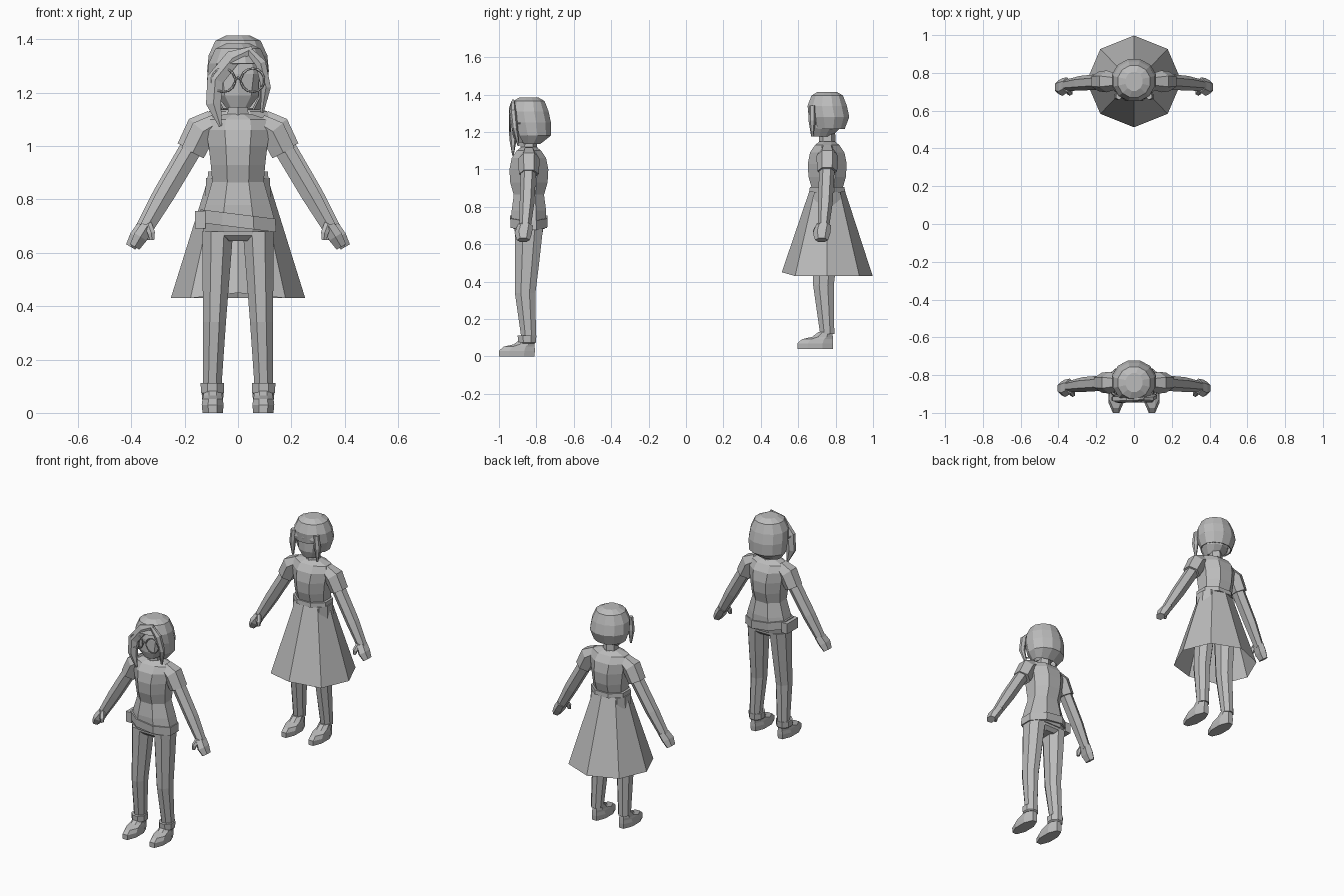
import bpy, bmesh, math
from mathutils import Vector

cube = bpy.data.objects.get("Cube")
if cube:
    bpy.data.objects.remove(cube)

shade = .5
grey = bpy.data.materials.new("plain_grey")
grey.use_nodes = True
grey.diffuse_color = (shade, shade, shade, 1)
grey.node_tree.nodes["Principled BSDF"].inputs["Base Color"].default_value = grey.diffuse_color


def finish(name, bm, mirror=False, thickness=0):
    bmesh.ops.recalc_face_normals(bm, faces=bm.faces)
    mesh = bpy.data.meshes.new(name)
    bm.to_mesh(mesh)
    bm.free()
    mesh.materials.append(grey)
    part = bpy.data.objects.new(name, mesh)
    bpy.context.collection.objects.link(part)
    if mirror:
        part.modifiers.new("mirror", "MIRROR")
    if thickness:
        part.modifiers.new("thickness", "SOLIDIFY").thickness = thickness


def skin(rings, cap_start=True, cap_end=True):
    """Join rings of points into a faceted tube."""
    bm = bmesh.new()
    loops = [[bm.verts.new(point) for point in ring] for ring in rings]
    count = len(loops[0])
    for lower, upper in zip(loops, loops[1:]):
        for i in range(count):
            j = (i + 1) % count
            bm.faces.new((lower[i], lower[j], upper[j], upper[i]))
    if cap_start:
        bm.faces.new(loops[0])
    if cap_end:
        bm.faces.new(loops[-1])
    return bm


def ellipse(centre, across, along, sides, flat=True):
    """Polygon ring; flat puts sides rather than corners on the axes."""
    step = 2 * math.pi / sides
    grow = 1 / math.cos(step / 2) if flat else 1
    start = step / 2 if flat else 0
    ring = []
    for i in range(sides):
        angle = start + i * step
        ring.append(centre + grow * (across * math.cos(angle) + along * math.sin(angle)))
    return ring


def stack(sections, y, lift=0, x=0, sides=8, flat=True, cap_start=True, cap_end=True):
    """Sections are height, half width, half depth and optional y shift."""
    rings = []
    for height, width, depth, *shift in sections:
        centre = Vector((x, y + sum(shift), height + lift))
        rings.append(ellipse(centre, Vector((width, 0, 0)), Vector((0, depth, 0)), sides, flat))
    return skin(rings, cap_start, cap_end)


def tube(path, radii, y, lift=0, spread=0, depth=1):
    """Limb along a path; depth scales its radius from front to back."""
    points = [Vector(point) + Vector((spread, y, lift)) for point in path]
    rings = []
    for i, point in enumerate(points):
        tangent = points[min(i + 1, len(points) - 1)] - points[max(i - 1, 0)]
        across = Vector((-tangent.z, 0, tangent.x)).normalized()
        rings.append(ellipse(point, across * radii[i], Vector((0, radii[i] * depth, 0)), sides=6))
    return skin(rings)


def hair(name, sections, y, lift, fringe):
    """Faceted bob with the face opening cut out."""
    bm = stack(sections, y, lift, sides=12, cap_end=False)
    opening = []
    for face in bm.faces:
        centre = face.calc_center_median()
        if centre.z < fringe + lift and abs(centre.x) < .075 and centre.y < y:
            opening.append(face)
    bmesh.ops.delete(bm, geom=opening, context="FACES")
    finish(name, bm, thickness=.008)


def figure(who, y, lift, foot_lift, spread):
    """Parts that both figures share."""
    # Head, neck and chest
    finish(who + "_head", stack([(1.145, .045, .045, -.025), (1.19, .08, .075, -.01),
                                 (1.27, .095, .085), (1.34, .08, .07)], y, lift, sides=10))
    finish(who + "_neck", stack([(1.09, .04, .04), (1.21, .035, .035)], y, lift, sides=6))
    finish(who + "_bodice", stack([(.86, .096, .08), (.93, .102, .1), (1, .11, .104),
                                   (1.06, .12, .092), (1.1, .11, .065), (1.12, .05, .04)], y, lift))
    # Sleeves, arms, hands and thumbs
    finish(who + "_sleeves", tube([(.08, 0, 1.085), (.13, 0, 1.055), (.17, 0, .975)],
                                  [.036, .05, .046], y, lift / 2, spread), mirror=True)
    finish(who + "_arms", tube([(.14, 0, 1.04), (.27, -.01, .82), (.345, -.02, .69)],
                               [.036, .034, .026], y, spread=spread), mirror=True)
    finish(who + "_hands", tube([(.34, -.02, .7), (.365, -.03, .66), (.387, -.03, .622)],
                                [.024, .027, .02], y, spread=spread, depth=1.5), mirror=True)
    finish(who + "_thumbs", tube([(.338, -.04, .71), (.325, -.06, .675), (.322, -.065, .648)],
                                 [.014, .014, .008], y, spread=spread), mirror=True)
    # Legs lean outwards towards the ankle
    legs = stack([(.08, .034, .038), (.34, .043, .055, -.02), (.5, .05, .065, -.01), (.68, .058, .075)],
                 y, foot_lift)
    for vert in legs.verts:
        vert.co.x += .1 - .035 * vert.co.z
    finish(who + "_legs", legs, mirror=True)
    # Shoes
    finish(who + "_shoes", stack([(0, .038, .095, -.065), (.03, .041, .096, -.064),
                                  (.052, .038, .083, -.052), (.065, .035, .055, -.025),
                                  (.09, .033, .038, -.01)], y, foot_lift, x=.095), mirror=True)


# Figure in trousers
casual_y = -.84
figure("casual", casual_y, lift=0, foot_lift=0, spread=0)
finish("shirt_hem", stack([(.68, .13, .083), (.72, .138, .092), (.78, .122, .092),
                           (.87, .096, .08)], casual_y))
finish("trouser_seat", stack([(.645, .07, .055), (.665, .125, .075), (.71, .13, .08)], casual_y))
finish("trouser_cuffs", stack([(.068, .036, .04, -.01), (.075, .043, .048, -.01), (.112, .044, .05, -.01)],
                              casual_y, x=.096), mirror=True)

# Slanted hip band and pouch
band = stack([(.695, .143, .098), (.745, .14, .1)], casual_y)
for vert in band.verts:
    vert.co.z -= vert.co.x / 8
finish("hip_band", band)
finish("hip_pouch", stack([(.692, .02, .055), (.757, .02, .055)], casual_y, x=-.142, sides=4))

# Hair with a long swept lock and a short one
crown = [(1.385, .045, .05), (1.365, .085, .084), (1.31, .11, .105), (1.25, .116, .108, .01)]
hair("casual_hair", crown + [(1.18, .112, .097, .02), (1.135, .08, .05, .01)], casual_y, lift=0, fringe=1.33)
lock_y = casual_y - .085
finish("swept_lock", tube([(.055, 0, 1.365), (-.02, 0, 1.33), (-.085, 0, 1.25),
                           (-.092, 0, 1.16), (-.066, 0, 1.075)],
                          [.01, .03, .032, .028, .006], lock_y, depth=.6))
finish("short_lock", tube([(.04, 0, 1.36), (.085, 0, 1.31), (.105, .01, 1.22), (.09, .03, 1.125)],
                          [.012, .02, .018, .006], lock_y, depth=.8))


# Round glasses
def wire(name, points, closed=False):
    curve = bpy.data.curves.new(name, "CURVE")
    curve.dimensions = "3D"
    curve.bevel_depth = .004
    curve.bevel_resolution = 0
    line = curve.splines.new("POLY")
    line.points.add(len(points) - 1)
    for target, point in zip(line.points, points):
        target.co = (*point, 1)
    line.use_cyclic_u = closed
    curve.materials.append(grey)
    bpy.context.collection.objects.link(bpy.data.objects.new(name, curve))


lens_x, lens_y, lens_z, lens_radius = .055, casual_y - .1, 1.247, .043
for label, side in (("left", 1), ("right", -1)):
    centre = Vector((side * lens_x, lens_y, lens_z))
    rim = ellipse(centre, Vector((lens_radius, 0, 0)), Vector((0, 0, lens_radius)), sides=14)
    wire(label + "_glasses_rim", rim, closed=True)
    hinge = centre + Vector((side * lens_radius, 0, 0))
    wire(label + "_glasses_arm", [hinge, hinge + Vector((0, .09, 0))])
inner = lens_x - lens_radius
wire("glasses_bridge", [(-inner, lens_y, lens_z), (0, lens_y, lens_z + .01), (inner, lens_y, lens_z)])

# Figure in a dress
dress_y, dress_lift = .755, .03
figure("dressed", dress_y, dress_lift, foot_lift=.04, spread=.015)
finish("dress_waistband", stack([(.878, .114, .095), (.905, .112, .093)], dress_y))
skirt = stack([(.885, .11, .095), (.43, .252, .243)], dress_y, sides=8, flat=False,
              cap_start=False, cap_end=False)
front_corner = min(skirt.verts, key=lambda vert: vert.co.y)
front_corner.co.z += .02
finish("dress_skirt", skirt)
finish("dressed_thighs", stack([(.7, .055, .07), (.88, .05, .07)], dress_y, x=.07), mirror=True)

# Hair with a fringe and side locks
hair("dressed_hair", crown + [(1.185, .095, .083, .01)], dress_y, dress_lift, fringe=1.27)
fringe_y = dress_y - .09
finish("fringe", tube([(-.08, .01, 1.3), (0, 0, 1.315), (.08, .01, 1.3)],
                      [.018, .03, .018], fringe_y, depth=.4))
finish("side_locks", tube([(.08, .01, 1.34), (.088, .01, 1.26), (.085, .01, 1.175)],
                          [.015, .017, .005], fringe_y), mirror=True)
